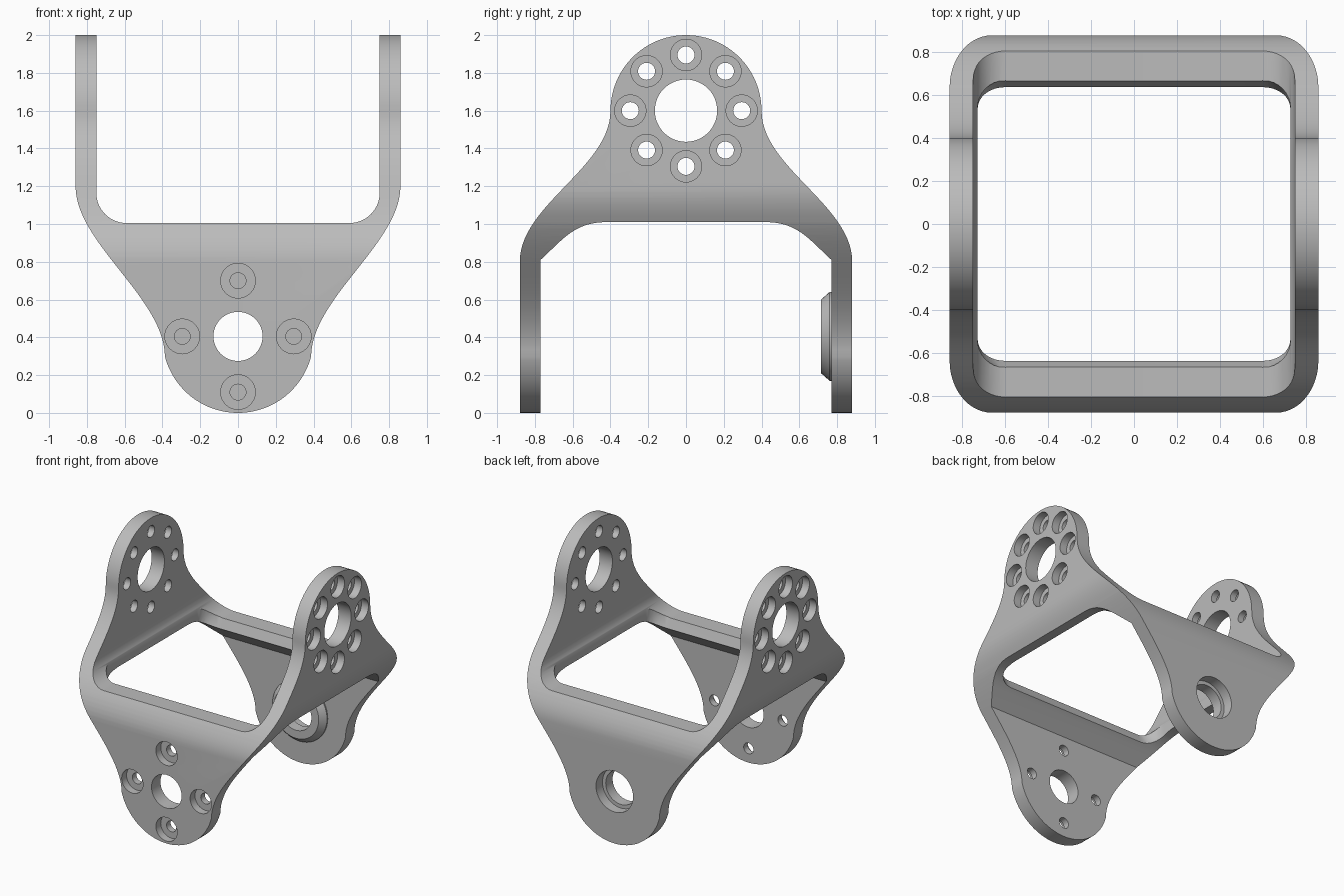
import bpy
import bmesh
import math
from mathutils import Vector

old = bpy.data.objects.get("Cube")
if old:
    bpy.data.objects.remove(old, do_unlink=True)

metal = bpy.data.materials.new("plain grey")
metal.use_nodes = True
grey = (0.5, 0.5, 0.5, 1)
metal.diffuse_color = grey
metal.node_tree.nodes["Principled BSDF"].inputs["Base Color"].default_value = grey


def make_object(name, bm):
    bmesh.ops.recalc_face_normals(bm, faces=bm.faces)
    mesh = bpy.data.meshes.new(name)
    bm.to_mesh(mesh)
    bm.free()
    mesh.materials.append(metal)
    obj = bpy.data.objects.new(name, mesh)
    bpy.context.collection.objects.link(obj)
    return obj


def loft(bm, loops):
    """Bridge equal-length point loops and cap both ends."""
    rings = [[bm.verts.new(p) for p in loop] for loop in loops]
    n = len(rings[0])
    for a, b in zip(rings, rings[1:]):
        for i in range(n):
            j = (i + 1) % n
            bm.faces.new((a[i], a[j], b[j], b[i]))
    bm.faces.new(rings[0])
    bm.faces.new(rings[-1])


def prism(name, half_profile, axis, depth=1.2):
    """Extrude a mirrored (width, z) profile along x or y."""
    left = [(-u, z) for u, z in reversed(half_profile) if u > 1e-5]
    pts = half_profile + left
    bm = bmesh.new()
    loft(bm, [[(d, u, z) if axis == "x" else (u, d, z) for u, z in pts]
              for d in (-depth, depth)])
    return make_object(name, bm)


def turned(bm, axis, side, u, z, rings, segments=32):
    """Add a stepped round solid; rings are (radius, distance from the middle)."""
    loops = []
    for r, d in rings:
        loop = []
        for i in range(segments):
            a = math.tau * i / segments
            w, h = u + r * math.cos(a), z + r * math.sin(a)
            loop.append((side * d, w, h) if axis == "x" else (w, side * d, h))
        loops.append(loop)
    loft(bm, loops)


def bezier(a, b, c, d, n=28):
    pts = []
    for i in range(n + 1):
        t = i / n
        s = 1 - t
        pts.append(tuple(Vector(a) * s**3 + Vector(b) * 3 * s * s * t
                         + Vector(c) * 3 * s * t * t + Vector(d) * t**3))
    return pts


def arc(cx, cz, r, start, end, n=24):
    return [(cx + r * math.cos(math.radians(start + (end - start) * i / n)),
             cz + r * math.sin(math.radians(start + (end - start) * i / n)))
            for i in range(n + 1)]


def combine(body, tool, operation):
    mod = body.modifiers.new(operation.lower(), "BOOLEAN")
    mod.operation, mod.solver, mod.object = operation, "EXACT", tool
    bpy.ops.object.select_all(action="DESELECT")
    bpy.context.view_layer.objects.active = body
    body.select_set(True)
    bpy.ops.object.modifier_apply(modifier=mod.name)
    bpy.data.objects.remove(tool, do_unlink=True)


# Outer body: front outline crossed with side outline
front_outline = arc(0, 0.4, 0.4, -90, -15)
front_outline += bezier((0.387, 0.30), (0.392, 0.61), (0.86, 0.9), (0.86, 1.2))[1:]
front_outline += [(0.86, 2.1)]
side_outline = [(0.88, -0.1)]
side_outline += bezier((0.88, 0.8), (0.88, 1.1), (0.4, 1.3), (0.4, 1.6))
side_outline += arc(0, 1.6, 0.4, 0, 90)[1:]
bracket = prism("double_fork_bracket", front_outline, "y")
combine(bracket, prism("side_shape", side_outline, "x"), "INTERSECT")

# Gap between the upper arms, with rounded lower corners
upper_gap = arc(0.59, 1.165, 0.16, -90, 0, 14) + [(0.75, 2.3)]
combine(bracket, prism("upper_gap", upper_gap, "y"), "DIFFERENCE")

# Gap between the lower arms, with sloped shoulders
lower_gap = [(0.77, -0.3), (0.77, 0.81)]
lower_gap += bezier((0.67, 0.905), (0.59, 0.98), (0.52, 1.01), (0.42, 1.01), 12)
combine(bracket, prism("lower_gap", lower_gap, "x"), "DIFFERENCE")

# Rounded square window through the middle, widening upward in y
bm = bmesh.new()
loops = []
for z, hx, hy in ((0.85, 0.73, 0.605), (1.01, 0.73, 0.67), (1.2, 0.73, 0.67)):
    loop = []
    for k, (sx, sy) in enumerate(((1, 1), (-1, 1), (-1, -1), (1, -1))):
        loop += [(x, y, z) for x, y in
                 arc(0, 0, 0.13, 90 * k, 90 * k + 90, 8)]
        for i in range(-9, 0):
            x, y, _ = loop[i]
            loop[i] = (x + sx * (hx - 0.13), y + sy * (hy - 0.13), z)
    loops.append(loop)
loft(bm, loops)
combine(bracket, make_object("window", bm), "DIFFERENCE")

# Tapered bearing boss inside the back arm
bm = bmesh.new()
turned(bm, "y", 1, 0, 0.405, [(0.195, 0.715), (0.235, 0.76), (0.235, 0.81)], 48)
combine(bracket, make_object("bearing_boss", bm), "UNION")

# Bearing openings and counterbored screw holes
bm = bmesh.new()
for side in (-1, 1):
    turned(bm, "x", side, 0, 1.6, [(0.165, 0.6), (0.165, 1)], 48)
    for i in range(8):
        a = math.tau * i / 8
        turned(bm, "x", side, 0.295 * math.cos(a), 1.6 + 0.295 * math.sin(a),
               [(0.045, 0.6), (0.045, 0.8), (0.083, 0.8), (0.083, 1)])
turned(bm, "y", -1, 0, 0.405, [(0.13, 0.6), (0.13, 1)], 48)
turned(bm, "y", 1, 0, 0.405, [(0.132, 0.6), (0.132, 0.8), (0.16, 0.8), (0.16, 1)], 48)
for i in range(4):
    a = math.tau * i / 4
    turned(bm, "y", -1, 0.295 * math.cos(a), 0.405 + 0.295 * math.sin(a),
           [(0.042, 0.6), (0.042, 0.82), (0.092, 0.82), (0.092, 1)])
combine(bracket, make_object("holes", bm), "DIFFERENCE")

bpy.ops.object.select_all(action="DESELECT")
bracket.select_set(True)
bpy.context.view_layer.objects.active = bracket
bpy.ops.object.shade_smooth_by_angle(angle=math.radians(30))
